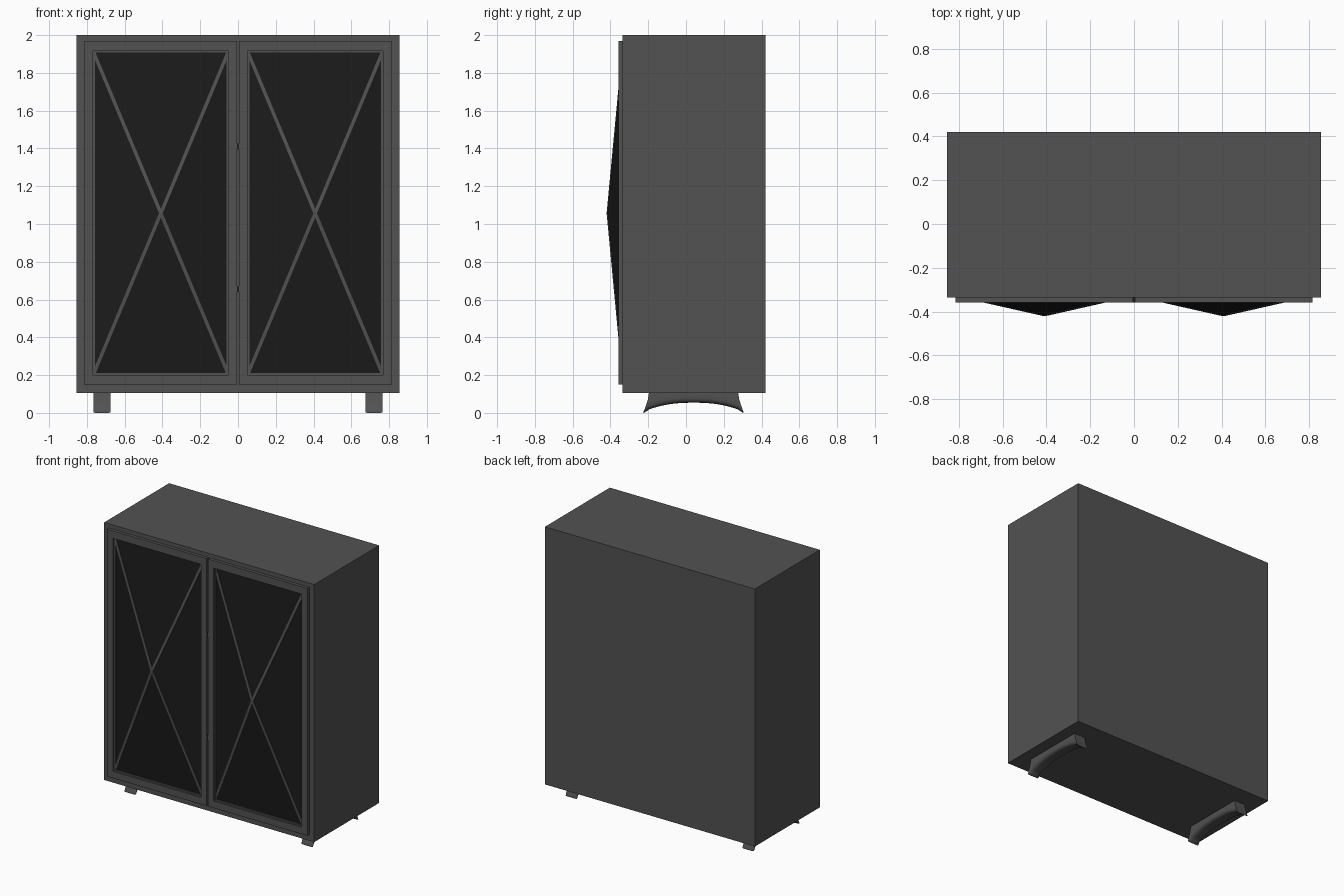
import bpy, bmesh, math
from mathutils import Vector

if "Cube" in bpy.data.objects:
    bpy.data.objects.remove(bpy.data.objects["Cube"])


def material(name, v):
    m = bpy.data.materials.new(name)
    m.diffuse_color = (v, v, v, 1)
    m.use_nodes = True
    m.node_tree.nodes["Principled BSDF"].inputs["Base Color"].default_value = m.diffuse_color
    return m


GREY = material("charcoal", 0.085)
BLACK = material("black_panel", 0.011)


def make(name, verts, faces, mat, smooth=False):
    me = bpy.data.meshes.new(name)
    me.from_pydata([tuple(v) for v in verts], [], faces)
    bm = bmesh.new()
    bm.from_mesh(me)
    bmesh.ops.recalc_face_normals(bm, faces=bm.faces)
    bm.to_mesh(me)
    bm.free()
    me.materials.append(mat)
    ob = bpy.data.objects.new(name, me)
    bpy.context.collection.objects.link(ob)
    if smooth:
        bpy.ops.object.select_all(action='DESELECT')
        ob.select_set(True)
        bpy.context.view_layer.objects.active = ob
        bpy.ops.object.shade_smooth_by_angle(angle=math.radians(40))
    return ob


BOX = [(0, 1, 3, 2), (4, 6, 7, 5), (0, 4, 5, 1), (2, 3, 7, 6), (0, 2, 6, 4), (1, 5, 7, 3)]


def box(name, x0, x1, y0, y1, z0, z1, mat):
    return make(name, [(x, y, z) for x in (x0, x1) for y in (y0, y1) for z in (z0, z1)], BOX, mat)


def frame(name, outer, inner, y0, y1, mat):
    """Rectangular ring in the xz plane; rectangles are (x0, x1, z0, z1)."""
    verts = []
    for y in (y0, y1):
        for a, b, c, d in (outer, inner):
            verts += [(a, y, c), (b, y, c), (b, y, d), (a, y, d)]
    faces = []
    for i in range(4):
        j = (i + 1) % 4
        faces += [(i, j, 4 + j, 4 + i), (8 + i, 8 + j, 12 + j, 12 + i),
                  (i, j, 8 + j, 8 + i), (4 + i, 4 + j, 12 + j, 12 + i)]
    return make(name, verts, faces, mat)


# cabinet body
box("body", -0.855, 0.855, -0.335, 0.42, 0.105, 2.0, GREY)

Z0, Z1, ZM = 0.20, 1.915, 1.057
for side, s in (("left", -1), ("right", 1)):
    # door frame with recessed inner trim
    def rect(a, b, c, d):
        return (*sorted((s * a, s * b)), c, d)
    hole = rect(0.05, 0.767, Z0, Z1)
    frame(side + "_door_frame", rect(0.005, 0.815, 0.15, 1.97), hole, -0.358, -0.335, GREY)
    frame(side + "_door_trim", hole, rect(0.06, 0.757, Z0 + 0.01, Z1 - 0.01), -0.345, -0.335, GREY)

    # shallow pyramid panel
    a, b, c, d = hole
    xm = (a + b) / 2
    corners = [Vector(p) for p in ((a, -0.336, c), (b, -0.336, c), (b, -0.336, d), (a, -0.336, d))]
    apex = Vector((xm, -0.417, ZM))
    make(side + "_door_panel", corners + [apex],
         [(0, 1, 4), (1, 2, 4), (2, 3, 4), (3, 0, 4), (3, 2, 1, 0)], BLACK)

    # strips along the four pyramid ridges
    verts, faces = [], []
    for p in corners:
        start = p.lerp(apex, 0.012)
        run = apex - start
        across = Vector((-run.z, 0, run.x)).normalized() * 0.009
        n = len(verts)
        verts += [q + w * across + Vector((0, dy, 0))
                  for q in (start, apex) for w in (-1, 1) for dy in (-0.003, 0.006)]
        faces += [tuple(n + i for i in f) for f in BOX]
    make(side + "_door_cross", verts, faces, GREY)

    # runner foot: U-shaped section lofted along an arched side profile
    prof = [(0.265, 0.0, 0.006), (0.258, 0.003, 0.022), (0.25, 0.008, 0.045),
            (0.242, 0.013, 0.07), (0.236, 0.018, 0.106)]
    for i in range(1, 12):
        t = 0.236 * (1 - i / 11)
        prof.append((t, 0.054 - 0.036 * (t / 0.236) ** 2.4, 0.106))
    stations = [(0.04 - t, zb, zt) for t, zb, zt in prof]
    stations += [(0.04 + t, zb, zt) for t, zb, zt in reversed(prof[:-1])]
    section = [(-1, 1)]
    for k in range(13):
        ang = math.pi * k / 12
        cx, sz = -math.cos(ang), math.sin(ang)
        section.append((math.copysign(abs(cx) ** 0.6, cx), -(sz ** 0.6)))
    section.append((1, 1))
    m, verts, faces = len(section), [], []
    for y, zb, zt in stations:
        r = min(0.04, (zt - zb) * 0.7)
        for u, v in section:
            z = zt if v == 1 else zb + r * (1 + v)
            verts.append((s * 0.72 + 0.046 * u, y, z))
    for i in range(len(stations) - 1):
        for j in range(m):
            k = (j + 1) % m
            faces.append((i * m + j, i * m + k, (i + 1) * m + k, (i + 1) * m + j))
    faces += [tuple(range(m)), tuple(range(len(verts) - m, len(verts)))]
    make(side + "_foot", verts, faces, GREY, smooth=True)

# small catches in the gap between the doors
for name, z in (("upper_catch", 1.41), ("lower_catch", 0.655)):
    box(name, -0.006, 0.006, -0.3595, -0.335, z - 0.015, z + 0.015, BLACK)
